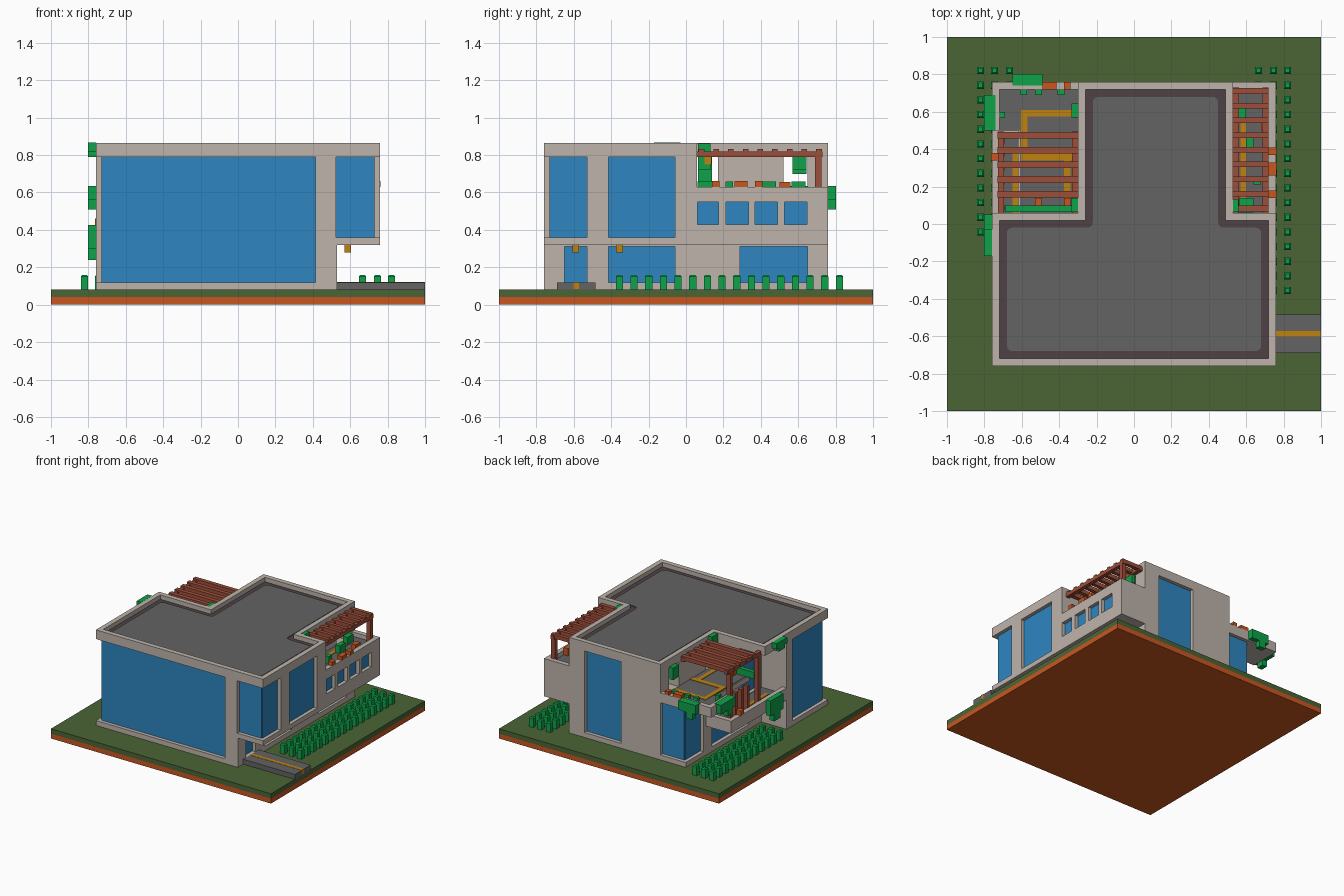
import bpy, bmesh

if "Cube" in bpy.data.objects:
    bpy.data.objects.remove(bpy.data.objects["Cube"], do_unlink=True)


def material(name, rgb):
    lin = [((c / 255 + 0.055) / 1.055) ** 2.4 for c in rgb] + [1]
    m = bpy.data.materials.new(name)
    m.use_nodes = True
    m.diffuse_color = lin
    m.node_tree.nodes["Principled BSDF"].inputs["Base Color"].default_value = lin
    return m


WALL = material("warm_wall", (190, 180, 171))
GRASS = material("grass_green", (75, 100, 53))
SOIL = material("terracotta", (200, 87, 32))
GLASS = material("window_blue", (46, 134, 193))
GREY = material("paving_grey", (99, 99, 99))
DARK = material("roof_border", (78, 66, 70))
WOOD = material("red_wood", (157, 78, 58))
LEAF = material("leaf_green", (14, 162, 73))
OCHRE = material("ochre", (190, 130, 16))


def finish(bm, name, mat):
    bmesh.ops.recalc_face_normals(bm, faces=bm.faces)
    me = bpy.data.meshes.new(name)
    bm.to_mesh(me)
    bm.free()
    if mat:
        me.materials.append(mat)
    ob = bpy.data.objects.new(name, me)
    bpy.context.collection.objects.link(ob)
    return ob


def boxes(name, mat, items, bevel=0):
    """Boxes given as (x0, x1, y0, y1, z0, z1), in one object."""
    bm = bmesh.new()
    for b in items:
        vs = bmesh.ops.create_cube(bm, size=1)["verts"]
        for v in vs:
            v.co = [(b[2 * i] + b[2 * i + 1]) / 2 + v.co[i] * (b[2 * i + 1] - b[2 * i])
                    for i in range(3)]
    if bevel:
        top = [e for e in bm.edges if all(v.co.z > items[0][5] - 1e-4 for v in e.verts)]
        bmesh.ops.bevel(bm, geom=top, offset=bevel, segments=1, affect='EDGES')
    return finish(bm, name, mat)


def prism(name, mat, pts, z0, z1, rounding=0):
    bm = bmesh.new()
    f = bm.faces.new([bm.verts.new((x, y, z0)) for x, y in pts])
    ext = bmesh.ops.extrude_face_region(bm, geom=[f])["geom"]
    for v in ext:
        if isinstance(v, bmesh.types.BMVert):
            v.co.z = z1
    if rounding:
        up = [e for e in bm.edges if abs(e.verts[0].co.z - e.verts[1].co.z) > 1e-4]
        bmesh.ops.bevel(bm, geom=up, offset=rounding, segments=4, profile=0.5, affect='EDGES')
    return finish(bm, name, mat)


def cut(ob, cutter):
    mod = ob.modifiers.new("cut", 'BOOLEAN')
    mod.operation, mod.solver, mod.object = 'DIFFERENCE', 'EXACT', cutter
    deps = bpy.context.evaluated_depsgraph_get()
    me = bpy.data.meshes.new_from_object(ob.evaluated_get(deps))
    ob.modifiers.clear()
    ob.data = me
    bpy.data.objects.remove(cutter, do_unlink=True)


# ground slab
boxes("soil_base", SOIL, [(-1, 1, -1, 1, 0, 0.04)])
boxes("lawn", GRASS, [(-1, 1, -1, 1, 0.04, 0.08)])

# windows: recess cutters and glass panes
cutters, panes = [], []


def window(axis, plane, out, a0, a1, z0, z1, corner=0):
    d = 0.035
    c0 = a0 - (0.05 if corner < 0 else 0)
    c1 = a1 + (0.05 if corner > 0 else 0)
    n = sorted((plane - out * d, plane + out * 0.02))
    g = sorted((plane - out * d, plane - out * (d - 0.006)))
    if axis == 'x':
        cutters.append((*n, c0, c1, z0, z1))
        panes.append((*g, a0, a1, z0, z1))
    else:
        cutters.append((c0, c1, *n, z0, z1))
        panes.append((a0, a1, *g, z0, z1))


window('y', -0.76, -1, -0.725, 0.415, 0.12, 0.79, -1)      # front corner glass
window('x', -0.76, -1, -0.725, -0.30, 0.12, 0.79, -1)
window('y', -0.76, -1, 0.525, 0.725, 0.36, 0.79, 1)        # upper corner glass
window('x', 0.76, 1, -0.725, -0.53, 0.36, 0.79, -1)
window('x', 0.76, 1, -0.415, -0.06, 0.36, 0.79)
for y0, y1 in ((-0.65, -0.53), (-0.415, -0.06), (0.29, 0.65)):
    window('x', 0.53, 1, y0, y1, 0.12, 0.31)
for y0 in (0.055, 0.213, 0.37, 0.527):
    window('x', 0.76, 1, y0 + (0.006 if y0 < 0.1 else 0), y0 + 0.12, 0.43, 0.55)
window('y', 0.76, 1, 0.06, 0.39, 0.12, 0.79)               # tall back window
window('y', 0.76, 1, -0.495, -0.30, 0.12, 0.55, -1)        # back corner glass
window('x', -0.53, -1, 0.53, 0.725, 0.12, 0.55, 1)
window('x', -0.53, -1, -0.06, 0.42, 0.12, 0.30)
window('x', -0.53, -1, -0.17, 0.03, 0.37, 0.75)

# house masses
masses = {
    "ground_floor_front": (-0.76, 0.53, -0.76, -0.22, 0.08, 0.32),
    "ground_floor_middle": (-0.53, 0.53, -0.22, 0.06, 0.08, 0.32),
    "ground_floor_back": (-0.53, 0.53, 0.06, 0.76, 0.08, 0.59),
    "upper_floor_front": (-0.76, 0.76, -0.76, -0.22, 0.32, 0.79),
    "upper_floor_middle": (-0.53, 0.76, -0.22, 0.06, 0.32, 0.79),
    "upper_floor_core": (-0.30, 0.53, 0.17, 0.52, 0.59, 0.79),
    "upper_floor_back": (-0.30, 0.53, 0.65, 0.76, 0.59, 0.79),
    "right_terrace": (0.53, 0.76, 0.06, 0.76, 0.32, 0.63),
    "left_terrace": (-0.76, -0.30, 0.50, 0.76, 0.55, 0.63),
    "left_terrace_ledge": (-0.62, -0.53, 0.06, 0.50, 0.55, 0.59),
    "lower_balcony": (-0.76, -0.53, -0.22, 0.50, 0.32, 0.42),
}
hollows = {
    "right_terrace": (0.50, 0.72, 0.03, 0.72, 0.59, 0.70),
    "left_terrace": (-0.72, -0.25, 0.45, 0.72, 0.59, 0.70),
    "lower_balcony": (-0.72, -0.50, -0.25, 0.46, 0.36, 0.50),
}
for name, b in masses.items():
    ob = boxes(name, WALL, [b])
    if name in hollows:
        cut(ob, boxes("cutter", None, [hollows[name]]))
    for c in cutters:
        if all(c[i] < b[i + 1] - 1e-3 and c[i + 1] > b[i] + 1e-3 for i in (0, 2, 4)):
            cut(ob, boxes("cutter", None, [c]))
boxes("window_glass", GLASS, panes)


# roof with parapet, border and rounded deck
def outline(o):
    return [(-0.76 + o, -0.76 + o), (0.76 - o, -0.76 + o), (0.76 - o, 0.06 - o),
            (0.53 - o, 0.06 - o), (0.53 - o, 0.76 - o), (-0.30 + o, 0.76 - o),
            (-0.30 + o, 0.06 - o), (-0.76 + o, 0.06 - o)]


roof = prism("roof_parapet", WALL, outline(0), 0.79, 0.865)
cut(roof, prism("cutter", None, outline(0.04), 0.825, 0.9))
prism("roof_border", DARK, outline(0.04), 0.822, 0.829)
prism("roof_deck", GREY, outline(0.08), 0.827, 0.835, 0.03)

# terrace paving and walkways
boxes("terrace_paving", GREY, [
    (0.53, 0.72, 0.06, 0.72, 0.588, 0.595), (-0.72, -0.30, 0.50, 0.72, 0.588, 0.595),
    (-0.61, -0.30, 0.06, 0.50, 0.588, 0.595), (-0.72, -0.53, -0.22, 0.46, 0.358, 0.365)])
boxes("terrace_path", OCHRE, [
    (0.57, 0.60, 0.08, 0.61, 0.595, 0.599), (0.53, 0.57, 0.575, 0.61, 0.595, 0.599),
    (-0.605, -0.30, 0.575, 0.61, 0.595, 0.599), (-0.605, -0.57, 0.38, 0.575, 0.595, 0.599),
    (-0.605, -0.30, 0.34, 0.38, 0.595, 0.599), (-0.375, -0.34, 0.08, 0.34, 0.595, 0.599),
    (-0.65, -0.62, -0.15, 0.40, 0.365, 0.369)])

# entrance path and wall lamps
boxes("entrance_path", GREY, [(0.53, 1, -0.69, -0.485, 0.08, 0.12)])
boxes("entrance_stripe", OCHRE, [(0.53, 1.001, -0.602, -0.572, 0.085, 0.122)])
boxes("lamps", OCHRE, [(0.57, 0.605, y - 0.018, y + 0.018, 0.28, 0.32) for y in (-0.59, -0.355)]
      + [(0.53, 0.565, 0.10, 0.135, 0.75, 0.79)])

# pergolas
boxes("right_pergola", WOOD,
      [(x - 0.016, x + 0.016, 0.06, 0.73, 0.79, 0.82) for x in (0.546, 0.704)]
      + [(0.53, 0.72, 0.068 + 0.0785 * i, 0.098 + 0.0785 * i, 0.80, 0.832) for i in range(9)]
      + [(0.685, 0.72, 0.69, 0.725, 0.59, 0.82)])
boxes("left_pergola", WOOD,
      [(x - 0.016, x + 0.016, 0.06, 0.495, 0.79, 0.82) for x in (-0.71, -0.315)]
      + [(-0.73, -0.30, 0.142 + 0.0785 * i, 0.177 + 0.0785 * i, 0.80, 0.832) for i in range(5)]
      + [(-0.725, -0.692, y, y + 0.03, 0.36, 0.80) for y in (0.07, 0.43)]
      + [(-0.725, -0.692, y, y + 0.03, 0.36, 0.60) for y in (0.21, 0.285, 0.36)])

# hedge blocks
rows = [0.82 - 0.0784 * i for i in range(16)]
boxes("hedges", LEAF,
      [(s * x - 0.019, s * x + 0.019, y - 0.019, y + 0.019, 0.08, 0.16)
       for s, n in ((1, 16), (-1, 12)) for x in (0.665, 0.745, 0.82) for y in rows[:n]], 0.008)

# pots and plants
boxes("flower_pots", SOIL,
      [(0.72, 0.762, y0, y1, 0.63, 0.662) for y0, y1 in ((0.14, 0.18), (0.26, 0.33), (0.37, 0.41))]
      + [(0.68, 0.72, 0.50, 0.56, 0.595, 0.655), (-0.765, -0.725, 0.34, 0.38, 0.42, 0.46)]
      + [(x0, x1, 0.72, 0.76, 0.63, 0.66) for x0, x1 in ((-0.49, -0.415), (-0.375, -0.34))]
      + [(-0.53, -0.495, 0.10, 0.14, 0.595, 0.64), (-0.375, -0.34, 0.10, 0.14, 0.6, 0.64)])
boxes("terrace_plants", LEAF,
      [(0.53, 0.64, 0.062, 0.14, 0.595, 0.66), (0.53, 0.56, 0.065, 0.13, 0.72, 0.862),
       (0.53, 0.56, 0.57, 0.645, 0.72, 0.79), (0.60, 0.64, 0.41, 0.48, 0.595, 0.66),
       (0.56, 0.60, 0.565, 0.64, 0.60, 0.66), (0.64, 0.68, 0.21, 0.25, 0.595, 0.66),
       (-0.69, -0.31, 0.065, 0.10, 0.595, 0.65), (-0.335, -0.30, 0.57, 0.645, 0.70, 0.80),
       (-0.335, -0.30, 0.065, 0.14, 0.65, 0.862), (-0.72, -0.69, 0.57, 0.60, 0.595, 0.66)]
      + [(x - 0.018, x + 0.018, 0.69, 0.72, 0.595, 0.655) for x in (-0.59, -0.51, -0.39)])

# trailing plants over the outer walls
boxes("hanging_plants", LEAF,
      [(-0.802, -0.76, -0.17, -0.03, 0.82, 0.866), (-0.802, -0.76, -0.14, -0.06, 0.79, 0.82),
       (-0.802, -0.76, -0.12, 0.05, 0.30, 0.425), (-0.802, -0.76, -0.08, 0.0, 0.24, 0.30),
       (-0.802, -0.74, 0.50, 0.69, 0.56, 0.635), (-0.802, -0.76, 0.54, 0.60, 0.51, 0.56),
       (-0.65, -0.49, 0.74, 0.802, 0.56, 0.635), (-0.62, -0.56, 0.76, 0.802, 0.51, 0.56)])
